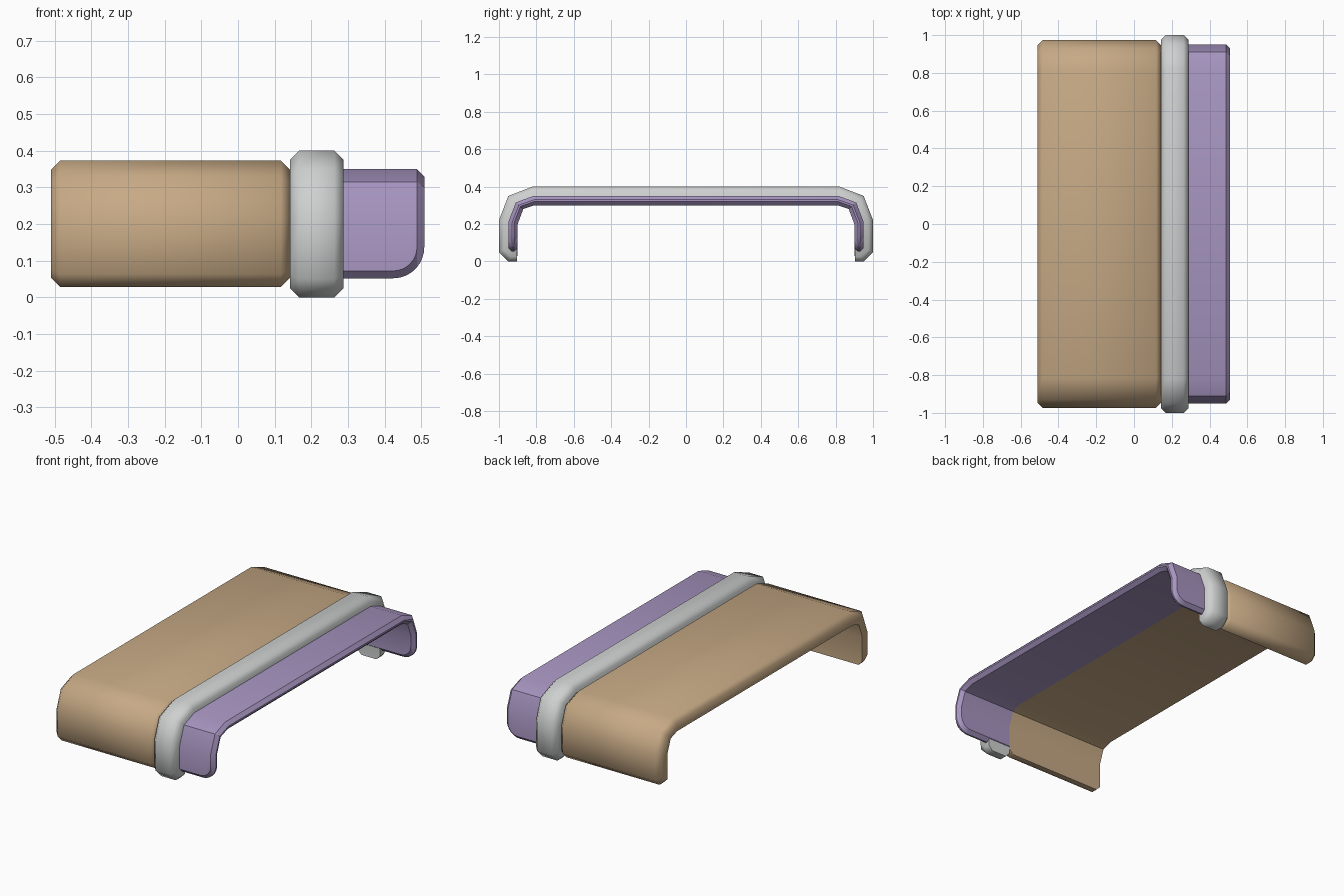
import bpy, bmesh, math

cube = bpy.data.objects.get("Cube")
if cube:
    bpy.data.objects.remove(cube)


def material(name, rgb):
    m = bpy.data.materials.new(name)
    m.use_nodes = True
    m.diffuse_color = (*rgb, 1)
    m.node_tree.nodes["Principled BSDF"].inputs["Base Color"].default_value = (*rgb, 1)
    return m


def bend(t):
    """Three corner points of the arch, offset outward by t from its inner face."""
    return [(0.81 + 0.1 * t, 0.3 + t), (0.87 + 0.8 * t, 0.28 + 0.7 * t), (0.9 + t, 0.2 + 0.2 * t)]


def section(outer, inner, bottom, out_cut, in_cut):
    """Closed arch section in y, z; each cut is (width, height) of the foot chamfer."""
    half = bend(outer)
    half += [(0.9 + outer, bottom + out_cut[1]), (0.9 + outer - out_cut[0], bottom),
             (0.9 + inner + in_cut[0], bottom), (0.9 + inner, bottom + in_cut[1])]
    half += reversed(bend(inner))
    return half + [(-y, z) for y, z in reversed(half)]


def loft(name, stations, mat, angle):
    """Skin a list of (x, section) and cap both ends."""
    bm = bmesh.new()
    rings = [[bm.verts.new((x, y, z)) for y, z in pts] for x, pts in stations]
    n = len(rings[0])
    for a, b in zip(rings, rings[1:]):
        for i in range(n):
            j = (i + 1) % n
            bm.faces.new((a[i], a[j], b[j], b[i]))
    # Caps as strips between the outer and inner outlines
    h = n // 2
    for ring in (rings[0], rings[-1]):
        for side in (ring[:h], ring[h:]):
            for i in range(h // 2 - 1):
                bm.faces.new((side[i], side[i + 1], side[-2 - i], side[-1 - i]))
        bm.faces.new((ring[0], ring[h - 1], ring[h], ring[-1]))
    bmesh.ops.remove_doubles(bm, verts=bm.verts, dist=0.0002)
    bmesh.ops.recalc_face_normals(bm, faces=bm.faces)
    me = bpy.data.meshes.new(name)
    bm.to_mesh(me)
    bm.free()
    me.materials.append(mat)
    ob = bpy.data.objects.new(name, me)
    bpy.context.collection.objects.link(ob)
    bpy.ops.object.select_all(action='DESELECT')
    ob.select_set(True)
    bpy.context.view_layer.objects.active = ob
    bpy.ops.object.shade_smooth_by_angle(angle=math.radians(angle))


def band(name, x0, x1, thick, inner, bottom, cut, bevel, mat):
    """Arched band whose outer rim is bevelled at both ends."""
    full = section(thick, inner, bottom, (cut, cut), (0, 0))
    end = section(thick - bevel, inner, bottom + bevel, (cut - bevel / 2,) * 2, (0, 0))
    loft(name, [(x0, end), (x0 + bevel, full), (x1 - bevel, full), (x1, end)], mat, 50)


tan = material("tan", (0.57, 0.40, 0.235))
grey = material("light grey", (0.62, 0.63, 0.63))
purple = material("soft purple", (0.385, 0.30, 0.53))

# Wide sleeve and raised collar
band("wide_sleeve", -0.51, 0.142, 0.073, 0, 0.028, 0.036, 0.025, tan)
band("raised_collar", 0.142, 0.288, 0.1, 0.003, 0, 0.05, 0.025, grey)

# Tongue with rounded foot corners and a chamfer all round the free end
X_END, R, C, FOOT, T = 0.508, 0.085, 0.02, 0.052, 0.05
cut = (C, C)
stations = [(0.142, section(T, 0, FOOT, cut, cut))]
for k in range(9):
    dx = (R - C) * math.sin(math.pi / 2 * k / 8)
    low = R - math.sqrt(R * R - dx * dx)
    high = R - math.sqrt(max(0, (R - C) ** 2 - dx * dx))
    cut = (C, high - low)
    stations.append((X_END - R + dx, section(T, 0, FOOT + low, cut, cut)))
for k in range(1, 5):
    inset = C * math.sin(math.pi / 2 * k / 4)
    dx = R - C + inset
    low = R - math.sqrt(max(0, R * R - dx * dx))
    cut = (C - inset, R - low)
    stations.append((X_END - R + dx, section(T - inset, inset, FOOT + low, cut, cut)))
loft("tongue", stations, purple, 30)
